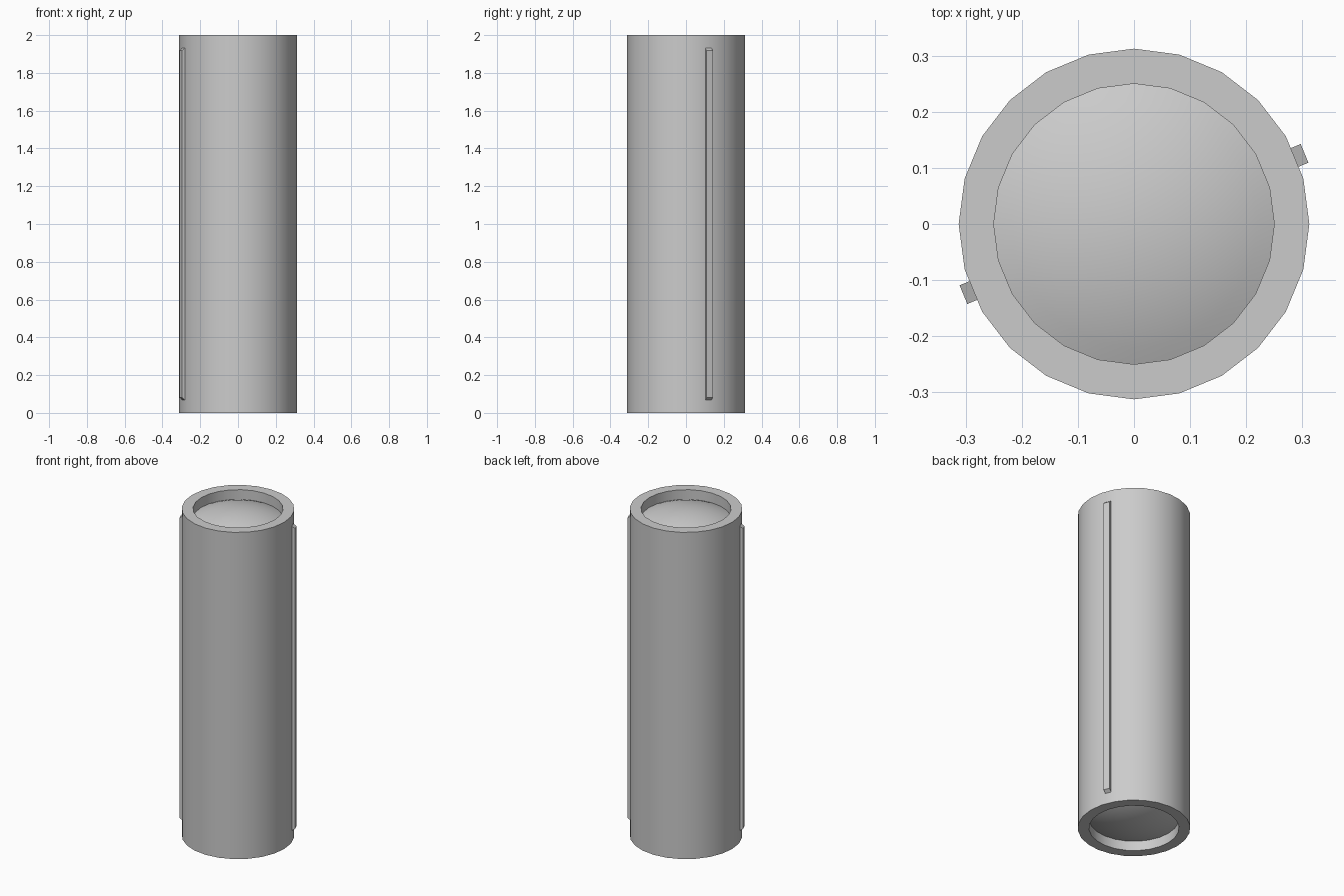
import bpy, bmesh, math
from mathutils import Matrix

if "Cube" in bpy.data.objects:
    bpy.data.objects.remove(bpy.data.objects["Cube"])

SIDES = 24
R_OUT, R_IN, HEIGHT = 0.3125, 0.25, 2.0


def finish(name, bm, smooth=True):
    bmesh.ops.remove_doubles(bm, verts=bm.verts, dist=1e-5)
    bmesh.ops.recalc_face_normals(bm, faces=bm.faces)
    mesh = bpy.data.meshes.new(name)
    bm.to_mesh(mesh)
    bm.free()
    obj = bpy.data.objects.new(name, mesh)
    bpy.context.collection.objects.link(obj)
    if smooth:
        bpy.ops.object.select_all(action='DESELECT')
        obj.select_set(True)
        bpy.context.view_layer.objects.active = obj
        bpy.ops.object.shade_smooth_by_angle(angle=math.radians(35))
    return obj


def lathe(name, profile, closed=False):
    """Spin an (r, z) profile around the z axis."""
    bm = bmesh.new()
    vs = [bm.verts.new((r, 0, z)) for r, z in profile]
    edges = [bm.edges.new(p) for p in zip(vs, vs[1:])]
    if closed:
        edges.append(bm.edges.new((vs[-1], vs[0])))
    bmesh.ops.spin(bm, geom=vs + edges, cent=(0, 0, 0), axis=(0, 0, 1),
                   angle=math.tau, steps=SIDES, use_duplicate=False)
    return finish(name, bm)


# Hollow tube body
lathe("tube", [(R_OUT, 0), (R_OUT, HEIGHT), (R_IN, HEIGHT), (R_IN, 0)], closed=True)

# Shallow convex lens set in both ends
LENS_R, APEX = 0.6, 1.995
max_angle = math.asin(R_IN / LENS_R)
cap = []
for i in range(9):
    a = max_angle * i / 8
    cap.append((LENS_R * math.sin(a), APEX - LENS_R * (1 - math.cos(a))))
lathe("top_lens", cap)
lathe("bottom_lens", [(r, HEIGHT - z) for r, z in reversed(cap)])

# Two opposite side rails with sloped ends
for name, degrees in (("right_rail", 22.5), ("left_rail", 202.5)):
    bm = bmesh.new()
    section = [(0.30, 0.06), (0.329, 0.082), (0.329, 1.918), (0.30, 1.94)]
    face = bm.faces.new([bm.verts.new((x, -0.018, z)) for x, z in section])
    new = bmesh.ops.extrude_face_region(bm, geom=[face])["geom"]
    bmesh.ops.translate(bm, vec=(0, 0.036, 0),
                        verts=[v for v in new if isinstance(v, bmesh.types.BMVert)])
    bmesh.ops.rotate(bm, verts=bm.verts, cent=(0, 0, 0),
                     matrix=Matrix.Rotation(math.radians(degrees), 3, 'Z'))
    finish(name, bm, smooth=False)
